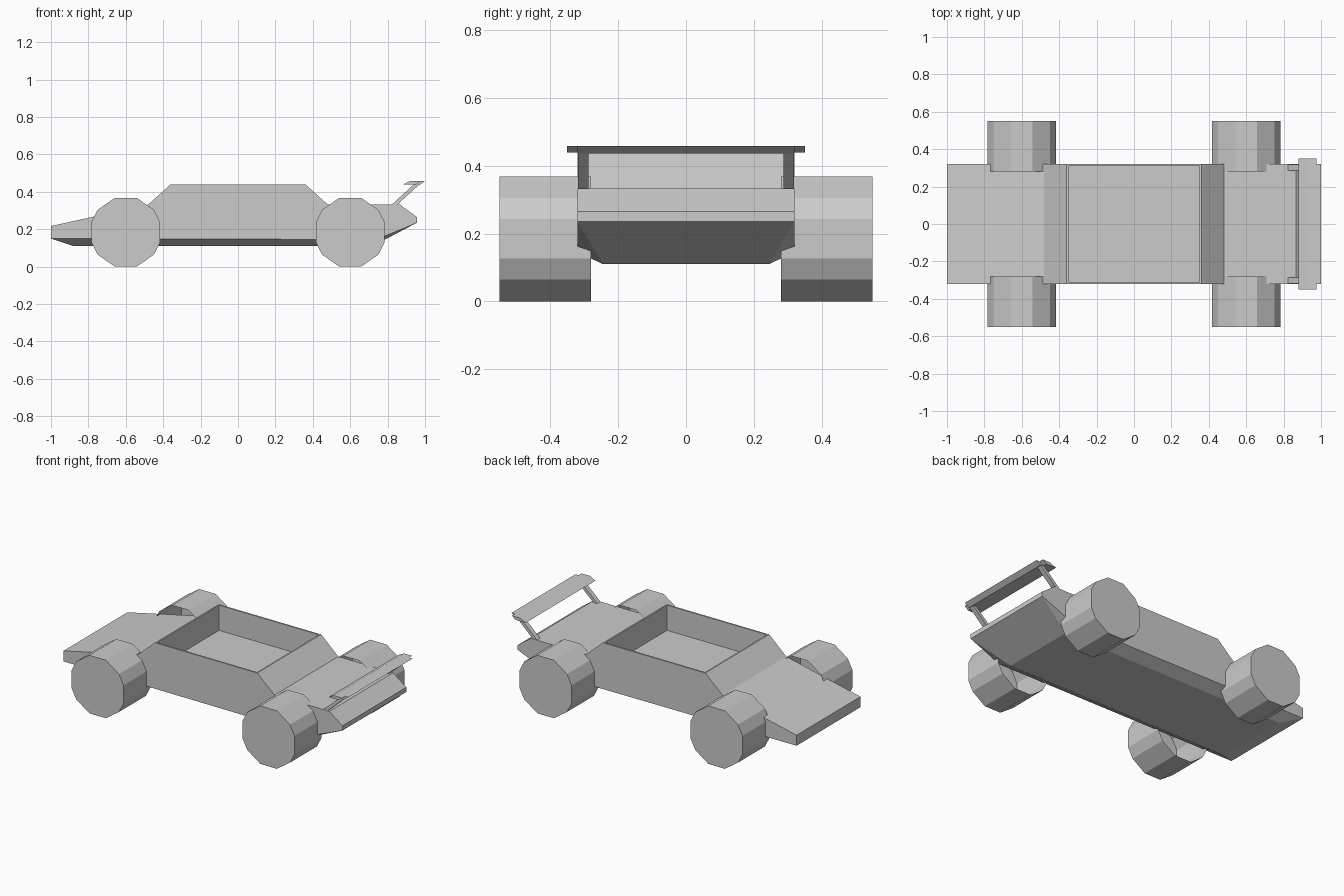
import bpy, bmesh
from mathutils import Vector

if "Cube" in bpy.data.objects:
    bpy.data.objects.remove(bpy.data.objects["Cube"])


def finish(name, bm):
    bmesh.ops.recalc_face_normals(bm, faces=bm.faces)
    mesh = bpy.data.meshes.new(name)
    bm.to_mesh(mesh)
    bm.free()
    obj = bpy.data.objects.new(name, mesh)
    bpy.context.collection.objects.link(obj)
    return obj


def prism(name, profile, y0, y1, cap_start=True):
    """Extrude an (x, z) profile from y0 to y1."""
    bm = bmesh.new()
    a = [bm.verts.new((x, y0, z)) for x, z in profile]
    b = [bm.verts.new((x, y1, z)) for x, z in profile]
    n = len(profile)
    for i in range(n):
        j = (i + 1) % n
        bm.faces.new((a[i], a[j], b[j], b[i]))
    bm.faces.new(b)
    if cap_start:
        bm.faces.new(a)
    return finish(name, bm)


# Body: side outline, narrower underside, sunken cabin
outline = [(-1, .15), (-1, .217), (-.48, .332), (-.36, .44), (.36, .44),
           (.48, .332), (.865, .332), (.957, .265), (.957, .235), (.74, .145)]
bm = bmesh.new()
sides, floors = [], []
for s in (-1, 1):
    side = [bm.verts.new((x, s * .32, z)) for x, z in outline]
    low = [bm.verts.new((x, s * .245, .11)) for x in (-.88, .72)]
    bm.faces.new(side)
    bm.faces.new((side[0], side[9], low[1], low[0]))
    bm.faces.new((side[9], side[8], low[1]))
    sides.append(side)
    floors.append(low)
(L, R), (fl, fr) = sides, floors
strips = [bm.faces.new((L[i], L[i + 1], R[i + 1], R[i])) for i in range(8)]
bm.faces.new((L[8], fl[1], fr[1], R[8]))
bm.faces.new((fl[1], fl[0], fr[0], fr[1]))
bm.faces.new((fl[0], L[0], R[0], fr[0]))
bmesh.ops.recalc_face_normals(bm, faces=bm.faces)
roof = strips[3]
bmesh.ops.inset_region(bm, faces=[roof], thickness=.01, use_even_offset=True)
ext = bmesh.ops.extrude_face_region(bm, geom=[roof])
if roof.is_valid:
    bmesh.ops.delete(bm, geom=[roof], context='FACES_ONLY')
moved = [v for v in ext['geom'] if isinstance(v, bmesh.types.BMVert)]
bmesh.ops.translate(bm, verts=moved, vec=Vector((0, 0, -.16)))
finish("body", bm)

# Wheels: twelve-sided drums, open on the inner side
quarter = [(.182, .058), (.15, .12), (.058, .184)]
ring = (quarter + [(-x, z) for x, z in reversed(quarter)]
        + [(-x, -z) for x, z in quarter]
        + [(x, -z) for x, z in reversed(quarter)])
for end, cx in (("front", -.6), ("rear", .6)):
    for label, s in (("right", -1), ("left", 1)):
        prism(f"{end}_{label}_wheel", [(cx + x, .184 + z) for x, z in ring],
              s * .28, s * .55, cap_start=False)

# Rear wing: board, trailing flap and two slanted struts
prism("wing_board", [(.88, .438), (.92, .458), (.977, .458), (.95, .438)], -.35, .35)
prism("wing_flap", [(.945, .438), (.97, .458), (1, .458), (.97, .436)], -.32, .32)
for label, s in (("right", -1), ("left", 1)):
    prism(f"wing_{label}_strut", [(.815, .325), (.845, .325), (.97, .44), (.94, .44)],
          s * .287, s * .318)
